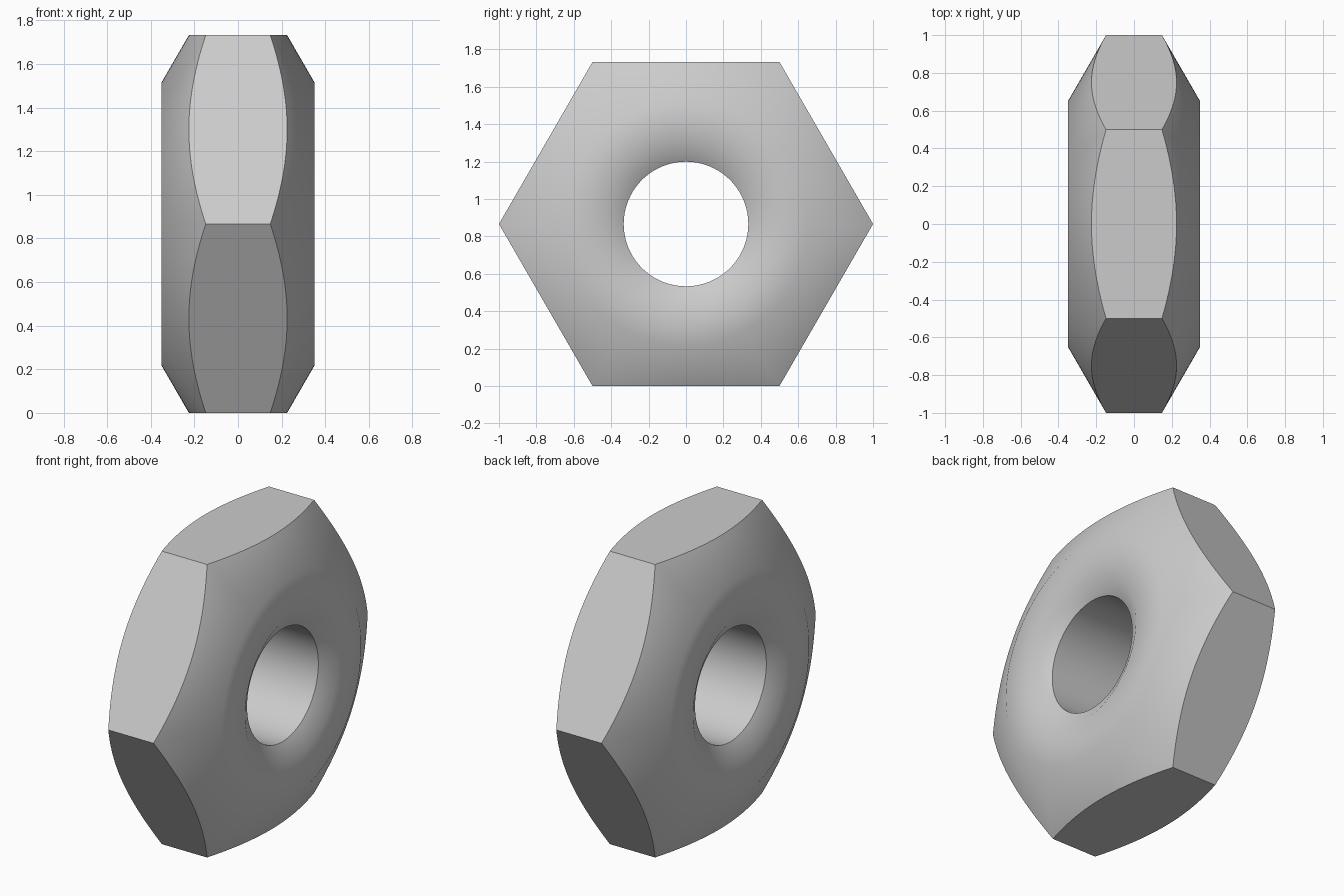
import bpy, bmesh, math

cube = bpy.data.objects.get("Cube")
if cube:
    bpy.data.objects.remove(cube, do_unlink=True)

SEGMENTS = 144
HALF = 0.35          # half thickness along x
FACE = 0.65          # radius of the flat face before the outer chamfer
APOTHEM = math.sqrt(3) / 2
SLOPE = math.tan(math.radians(30))


def hex_radius(angle):
    """Distance from the axis to the hexagon outline, corners on the y axis."""
    return APOTHEM / math.cos(angle % (math.pi / 3) - math.pi / 6)


# Metal colour
steel = bpy.data.materials.new("grey steel")
steel.use_nodes = True
colour = (0.6, 0.6, 0.6, 1)
steel.diffuse_color = colour
steel.node_tree.nodes["Principled BSDF"].inputs["Base Color"].default_value = colour

# Closed section per angle: bore, countersink, flat face, outer chamfer, hexagon flat, mirrored
bm = bmesh.new()
sections = []
for i in range(SEGMENTS):
    a = 2 * math.pi * i / SEGMENTS
    outer = hex_radius(a)
    half = [(0.333, HALF - 0.1 * SLOPE), (0.433, HALF), (FACE, HALF),
            (outer, HALF - (outer - FACE) * SLOPE)]
    section = half + [(r, -x) for r, x in reversed(half)]
    sections.append([bm.verts.new((x, r * math.cos(a), APOTHEM + r * math.sin(a)))
                     for r, x in section])

for i, ring in enumerate(sections):
    following = sections[(i + 1) % SEGMENTS]
    for j in range(len(ring)):
        k = (j + 1) % len(ring)
        bm.faces.new((ring[j], ring[k], following[k], following[j]))
bmesh.ops.recalc_face_normals(bm, faces=bm.faces)

# Hex nut object
mesh = bpy.data.meshes.new("hex_nut")
bm.to_mesh(mesh)
bm.free()
mesh.materials.append(steel)
nut = bpy.data.objects.new("hex_nut", mesh)
bpy.context.collection.objects.link(nut)
bpy.ops.object.select_all(action="DESELECT")
nut.select_set(True)
bpy.context.view_layer.objects.active = nut
bpy.ops.object.shade_smooth_by_angle(angle=math.radians(40))
